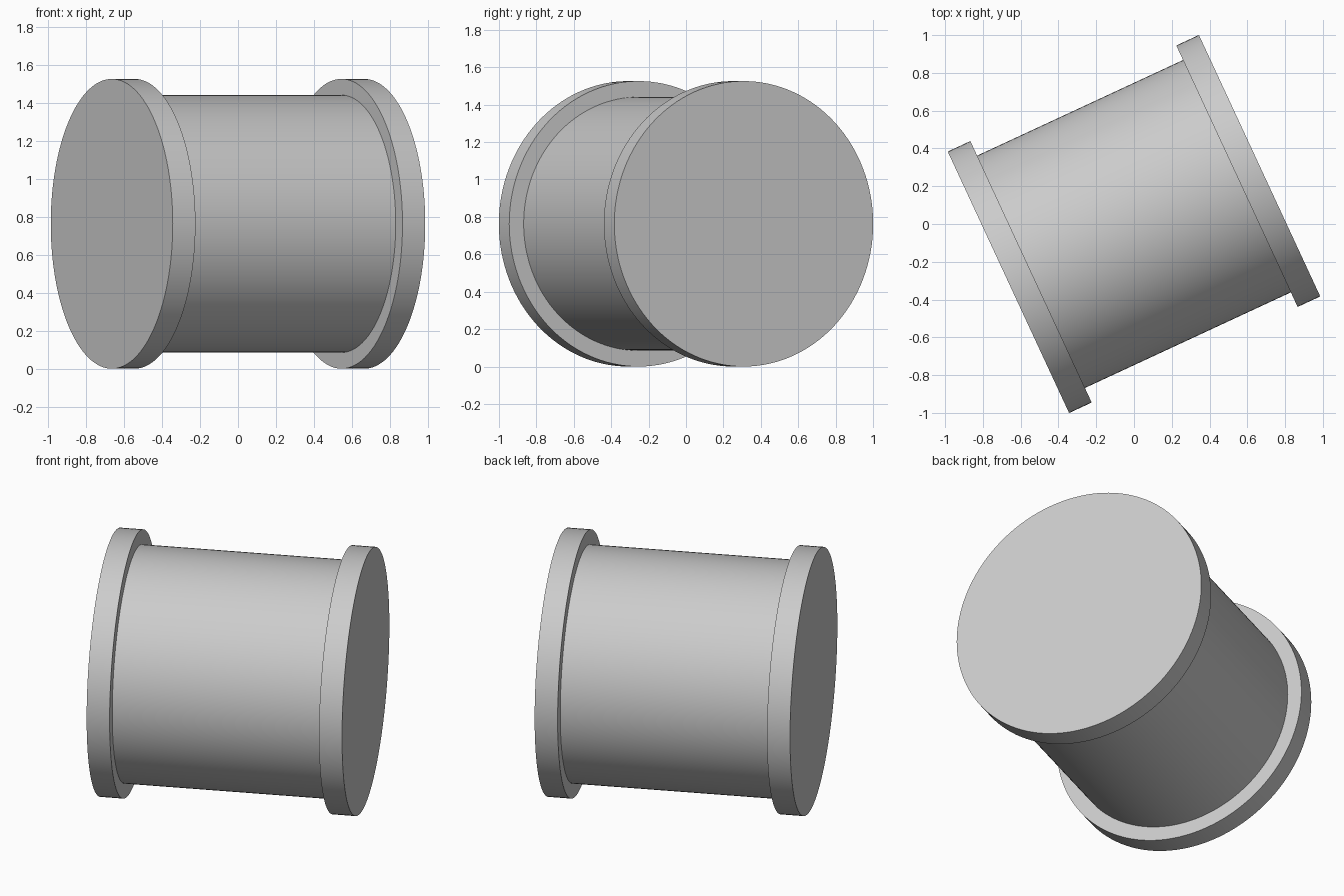
import bpy
import math
from mathutils import Vector

cube = bpy.data.objects.get("Cube")
if cube:
    bpy.data.objects.remove(cube, do_unlink=True)

GREY = (0.6, 0.6, 0.6, 1)
grey = bpy.data.materials.new("plain grey")
grey.use_nodes = True
grey.diffuse_color = GREY
grey.node_tree.nodes["Principled BSDF"].inputs["Base Color"].default_value = GREY

YAW = math.radians(24.9)
AXIS = Vector((math.cos(YAW), math.sin(YAW), 0))
RIM_RADIUS = 0.763
DRUM_RADIUS = 0.678
RIM_WIDTH = 0.132
HALF_LENGTH = 0.733


def disc(name, radius, width, offset):
    """Cylinder lying along the yawed axis, centred at offset along it."""
    centre = AXIS * offset + Vector((0, 0, RIM_RADIUS))
    bpy.ops.mesh.primitive_cylinder_add(
        vertices=128, radius=radius, depth=width, location=centre,
        rotation=(0, math.pi / 2, YAW))
    obj = bpy.context.object
    obj.name = name
    obj.data.materials.append(grey)
    bpy.ops.object.shade_smooth_by_angle(angle=math.radians(30))


# Central drum between two wider end flanges
disc("drum", DRUM_RADIUS, 2 * (HALF_LENGTH - RIM_WIDTH), 0)
for side, name in ((-1, "right_flange"), (1, "left_flange")):
    disc(name, RIM_RADIUS, RIM_WIDTH, side * (HALF_LENGTH - RIM_WIDTH / 2))
